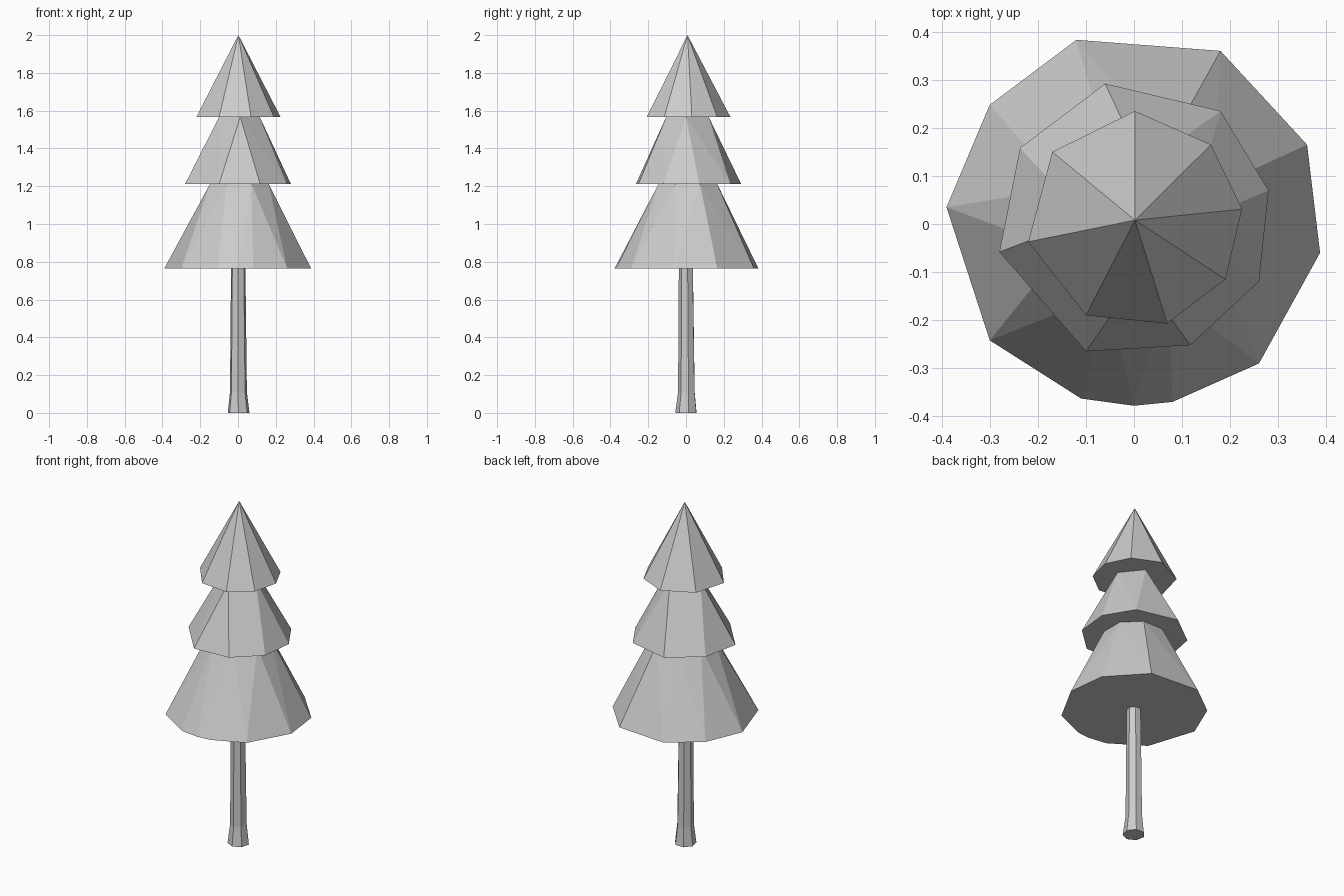
import bpy, bmesh, math

if "Cube" in bpy.data.objects:
    bpy.data.objects.remove(bpy.data.objects["Cube"])


def finish(name, bm):
    bmesh.ops.recalc_face_normals(bm, faces=bm.faces)
    mesh = bpy.data.meshes.new(name)
    bm.to_mesh(mesh)
    bm.free()
    obj = bpy.data.objects.new(name, mesh)
    bpy.context.collection.objects.link(obj)
    return obj


def ring(n, r, cx=0.0, cy=0.0, turn=0.0):
    return [(cx + r * math.cos(turn + math.tau * i / n),
             cy + r * math.sin(turn + math.tau * i / n)) for i in range(n)]


def tier(name, base, z0, top, z1):
    """Faceted skirt: hull between an irregular base outline and a smaller top."""
    bm = bmesh.new()
    for pts, z in ((base, z0), (top, z1)):
        for x, y in pts:
            bm.verts.new((x, y, z))
    bmesh.ops.convex_hull(bm, input=bm.verts[:])
    bmesh.ops.dissolve_limit(bm, angle_limit=math.radians(1),
                             verts=bm.verts[:], edges=bm.edges[:])
    # the tier above closes the top, so drop the hidden cap
    caps = [f for f in bm.faces if all(v.co.z > z1 - 1e-4 for v in f.verts)]
    bmesh.ops.delete(bm, geom=caps, context='FACES')
    return finish(name, bm)


# foliage tiers, bottom to top
tier("lower_foliage",
     [(-.12, .383), (.18, .36), (.36, .165), (.387, -.06), (.26, -.29), (.08, -.37),
      (0, -.378), (-.11, -.363), (-.30, -.242), (-.39, .035), (-.30, .248)], 0.765,
     ring(8, 0.168, 0.007, 0.01, math.pi / 8), 1.212)
tier("middle_foliage",
     [(-.06, .292), (.18, .235), (.28, .07), (.26, -.12), (.117, -.252),
      (-.10, -.265), (-.28, -.058), (-.237, .158)], 1.212,
     [(.02, .12), (.115, 0), (.012, -.105), (-.10, .01)], 1.567)
tier("upper_foliage",
     [(.002, .235), (.16, .165), (.225, .031), (.19, -.115), (.069, -.207),
      (-.10, -.19), (-.22, -.037), (-.17, .15)], 1.567,
     [(.002, .008)], 2.0)

# trunk: slender tapered shaft with a flared foot
bm = bmesh.new()
sides = 7
loops = []
for z, r, cx, cy in ((0, .059, .003, .002), (.11, .046, .002, .004), (.77, .039, .001, .001)):
    loops.append([bm.verts.new((x, y, z)) for x, y in ring(sides, r, cx, cy, 0.2)])
for a, b in zip(loops, loops[1:]):
    for i in range(sides):
        j = (i + 1) % sides
        bm.faces.new((a[i], a[j], b[j], b[i]))
bm.faces.new(loops[0][::-1])
finish("trunk", bm)
